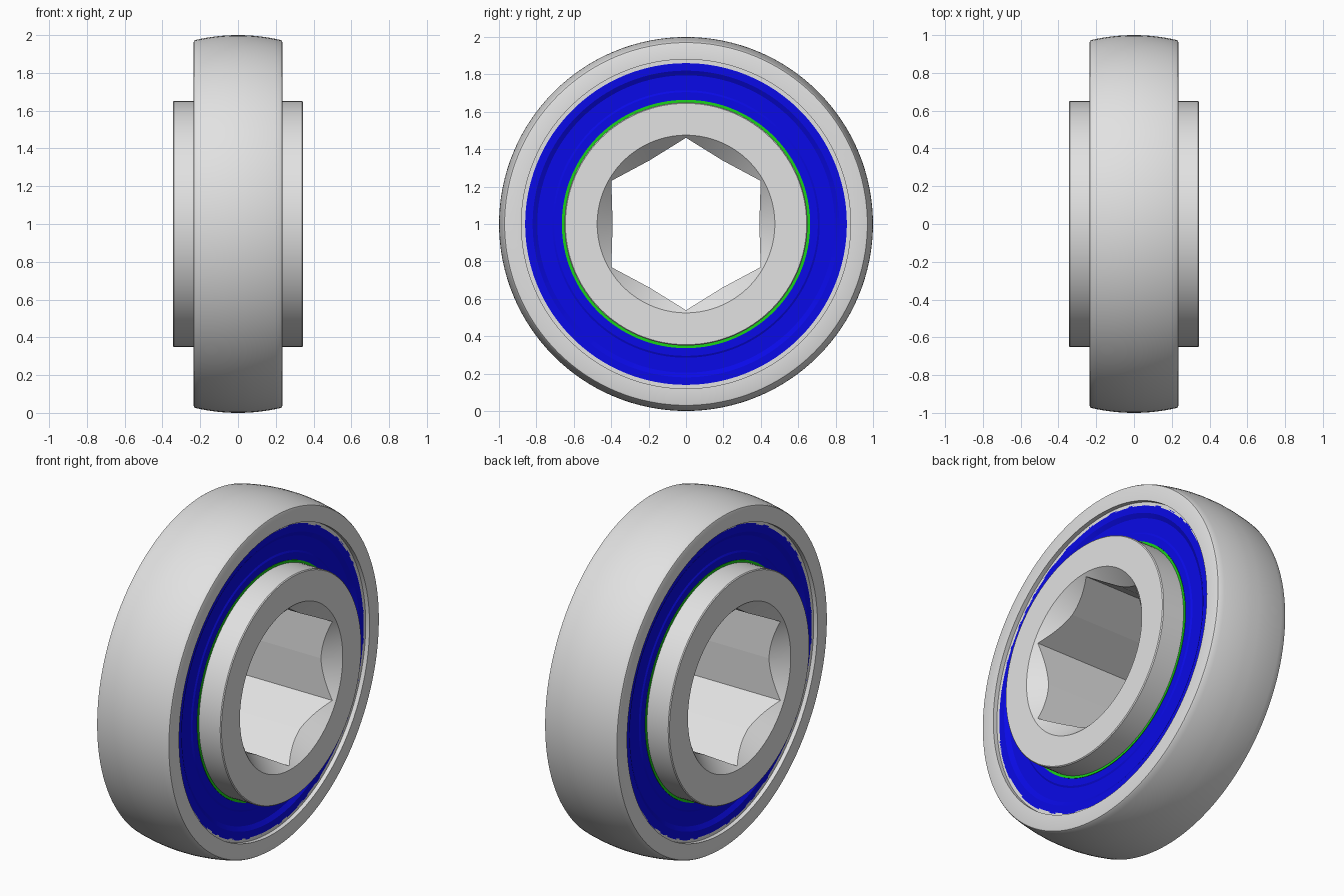
import bpy, bmesh, math

if "Cube" in bpy.data.objects:
    bpy.data.objects.remove(bpy.data.objects["Cube"], do_unlink=True)

SEGMENTS = 128


def material(name, rgb):
    m = bpy.data.materials.new(name)
    m.use_nodes = True
    color = (*rgb, 1)
    m.diffuse_color = color
    m.node_tree.nodes["Principled BSDF"].inputs["Base Color"].default_value = color
    return m


steel = material("steel grey", (0.76, 0.76, 0.76))
blue = material("seal blue", (0.003, 0.003, 0.8))
green = material("lip green", (0.01, 0.65, 0.01))


def add_object(name, bm, mat):
    bmesh.ops.recalc_face_normals(bm, faces=bm.faces)
    mesh = bpy.data.meshes.new(name)
    bm.to_mesh(mesh)
    bm.free()
    mesh.materials.append(mat)
    obj = bpy.data.objects.new(name, mesh)
    bpy.context.collection.objects.link(obj)
    obj.location.z = 1
    return obj


def select_only(obj):
    bpy.ops.object.select_all(action="DESELECT")
    obj.select_set(True)
    bpy.context.view_layer.objects.active = obj


def smooth(obj):
    select_only(obj)
    bpy.ops.object.shade_smooth_by_angle(angle=math.radians(25))


def lathe(name, profile, mat):
    """Revolve a closed (x, radius) profile around the x axis."""
    bm = bmesh.new()
    rings = []
    for i in range(SEGMENTS):
        a = math.tau * i / SEGMENTS
        rings.append([bm.verts.new((x, r * math.sin(a), r * math.cos(a))) for x, r in profile])
    n = len(profile)
    for i, ring in enumerate(rings):
        following = rings[(i + 1) % SEGMENTS]
        for j in range(n):
            k = (j + 1) % n
            bm.faces.new((ring[j], ring[k], following[k], following[j]))
    return add_object(name, bm, mat)


def mirrored(half):
    """Complete a profile given for +x with its mirror image."""
    return half + [(-x, r) for x, r in reversed(half)]


# Outer ring: spherical crown, rounded rims, straight bore
crown = [(x, math.sqrt(1 - x * x)) for x in [0.225 * (1 - i / 8) for i in range(8)]]
outer_half = [(0.21, 0.86), (0.21, 0.88), (0.235, 0.88), (0.235, 0.962), (0.232, 0.97)] + crown
outer = mirrored(outer_half)
smooth(lathe("outer_ring", outer, steel))

# Inner ring with a countersunk bore
inner = mirrored([(0.25, 0.38), (0.345, 0.475), (0.345, 0.645), (0.34, 0.65)])
inner_ring = lathe("inner_ring", inner, steel)

# Hexagonal bore with slightly crowned flats
bm = bmesh.new()
section = []
for i in range(12):
    a = math.tau * i / 12
    r = 0.392 if i % 2 else 0.461
    section.append(bm.verts.new((-0.5, r * math.sin(a), r * math.cos(a))))
cap = bm.faces.new(section)
extruded = bmesh.ops.extrude_face_region(bm, geom=[cap])["geom"]
bmesh.ops.translate(bm, vec=(1, 0, 0), verts=[v for v in extruded if isinstance(v, bmesh.types.BMVert)])
cutter = add_object("hex_cutter", bm, steel)
cutter.hide_render = True

cut = inner_ring.modifiers.new("hex_bore", "BOOLEAN")
cut.operation = "DIFFERENCE"
cut.solver = "EXACT"
cut.object = cutter
select_only(inner_ring)
bpy.ops.object.modifier_apply(modifier=cut.name)
bpy.data.objects.remove(cutter, do_unlink=True)
smooth(inner_ring)
for face in inner_ring.data.polygons:
    if abs(face.normal.x) < 0.1 and math.hypot(face.center.y, face.center.z) < 0.5:
        face.use_smooth = False

# Stepped seal and thin contact lip on each side
seal = [(0.15, 0.872), (0.205, 0.872), (0.21, 0.867), (0.21, 0.82), (0.195, 0.795),
        (0.195, 0.715), (0.2, 0.705), (0.2, 0.664), (0.15, 0.664)]
lip = [(0.15, 0.664), (0.203, 0.664), (0.203, 0.649), (0.15, 0.649)]
for side, sign in (("left", 1), ("right", -1)):
    smooth(lathe(side + "_seal", [(sign * x, r) for x, r in seal], blue))
    smooth(lathe(side + "_seal_lip", [(sign * x, r) for x, r in lip], green))
